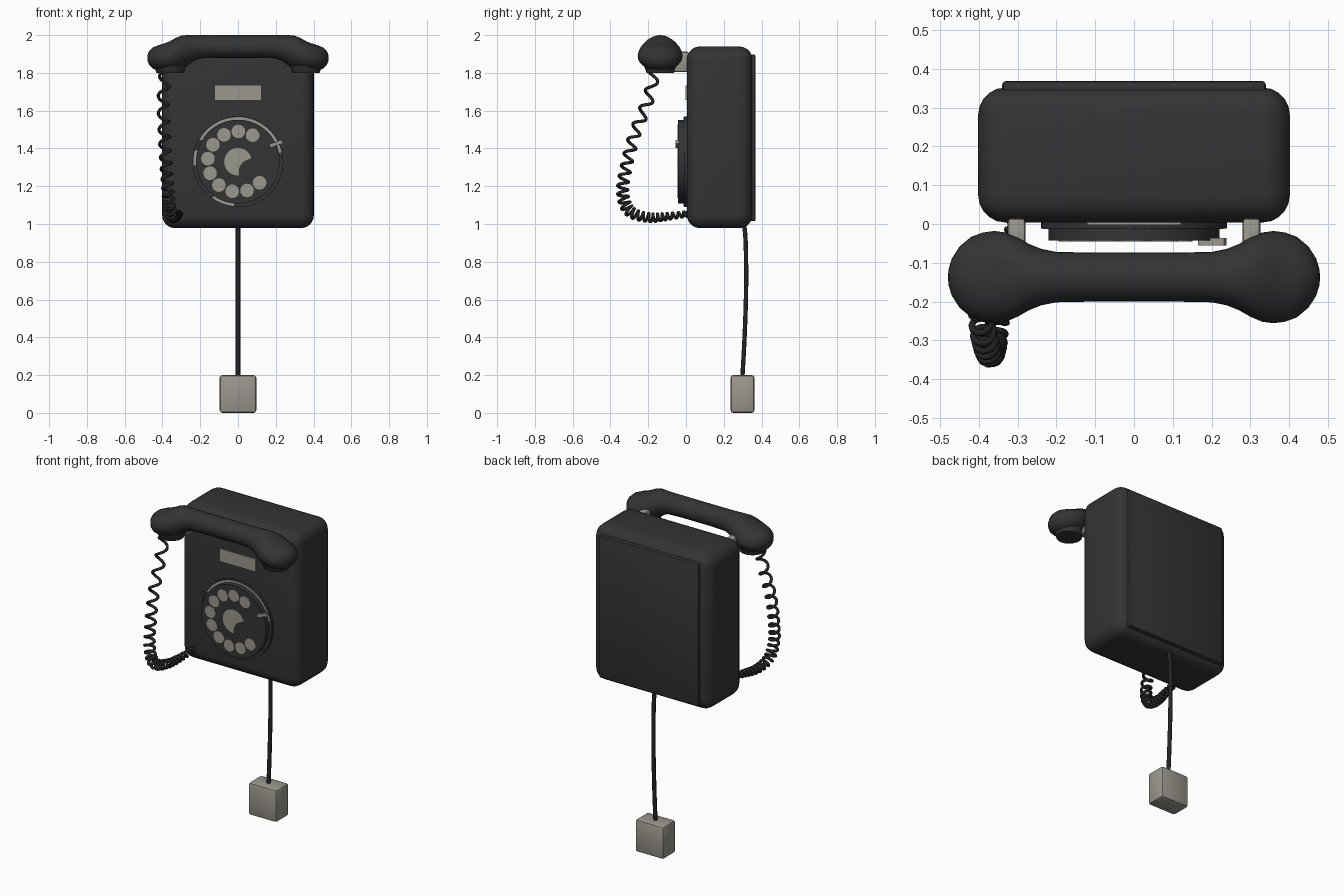
import bpy, bmesh, math
from mathutils import Vector

if "Cube" in bpy.data.objects:
    bpy.data.objects.remove(bpy.data.objects["Cube"])


def material(name, rgb):
    m = bpy.data.materials.new(name)
    m.diffuse_color = (*rgb, 1)
    m.use_nodes = True
    m.node_tree.nodes["Principled BSDF"].inputs["Base Color"].default_value = m.diffuse_color
    return m


BLACK = material("black_plastic", (0.034, 0.034, 0.034))
CORD = material("cord_black", (0.018, 0.018, 0.018))
CREAM = material("warm_grey", (0.33, 0.31, 0.27))


def finish(name, bm, mat, angle=40):
    bmesh.ops.recalc_face_normals(bm, faces=bm.faces)
    me = bpy.data.meshes.new(name)
    bm.to_mesh(me)
    bm.free()
    me.materials.append(mat)
    ob = bpy.data.objects.new(name, me)
    bpy.context.collection.objects.link(ob)
    bpy.ops.object.select_all(action='DESELECT')
    bpy.context.view_layer.objects.active = ob
    ob.select_set(True)
    bpy.ops.object.shade_smooth_by_angle(angle=math.radians(angle))
    return ob


def box(name, lo, hi, bevel, segs, mat):
    bm = bmesh.new()
    bmesh.ops.create_cube(bm, size=1)
    for v in bm.verts:
        v.co = [(a + b) / 2 + c * (b - a) for a, b, c in zip(lo, hi, v.co)]
    bmesh.ops.bevel(bm, geom=bm.edges[:], offset=bevel, segments=segs,
                    profile=0.5, affect='EDGES')
    return finish(name, bm, mat)


def plate(name, pts, y_front, y_back, mat):
    """Flat outline in the xz plane, extruded along y."""
    bm = bmesh.new()
    f = bm.faces.new([bm.verts.new((x, y_front, z)) for x, z in pts])
    ext = bmesh.ops.extrude_face_region(bm, geom=[f], use_keep_orig=True)
    for v in ext["geom"]:
        if isinstance(v, bmesh.types.BMVert):
            v.co.y = y_back
    return finish(name, bm, mat, 30)


def circle(cx, cz, r, n=48):
    return [(cx + r * math.cos(2 * math.pi * i / n), cz + r * math.sin(2 * math.pi * i / n))
            for i in range(n)]


def catmull(pts, t):
    n = len(pts) - 1
    i = min(int(t * n), n - 1)
    u = t * n - i
    a, b, c, d = (Vector(pts[max(0, min(n, i + k))]) for k in (-1, 0, 1, 2))
    return 0.5 * (2 * b + (c - a) * u + (2 * a - 5 * b + 4 * c - d) * u * u
                  + (3 * b - a - 3 * c + d) * u ** 3)


def tube(name, pts, radius, res, mat):
    cu = bpy.data.curves.new(name, 'CURVE')
    cu.dimensions = '3D'
    cu.bevel_depth = radius
    cu.bevel_resolution = res
    cu.use_fill_caps = True
    sp = cu.splines.new('POLY')
    sp.points.add(len(pts) - 1)
    for p, co in zip(sp.points, pts):
        p.co = (*co, 1)
    cu.materials.append(mat)
    ob = bpy.data.objects.new(name, cu)
    bpy.context.collection.objects.link(ob)
    bpy.ops.object.select_all(action='DESELECT')
    bpy.context.view_layer.objects.active = ob
    ob.select_set(True)
    bpy.ops.object.convert(target='MESH')
    bpy.ops.object.shade_smooth_by_angle(angle=math.radians(60))


# Housing, back plate, wall box
box("housing", (-0.402, 0.004, 0.978), (0.402, 0.352, 1.94), 0.07, 5, BLACK)
box("back_plate", (-0.34, 0.335, 1.015), (0.34, 0.369, 1.897), 0.01, 2, BLACK)
box("wall_box", (-0.097, 0.236, 0.0), (0.097, 0.362, 0.2), 0.014, 2, CREAM)

# Label window
plate("label", [(-0.121, 1.656), (0.121, 1.656), (0.121, 1.732), (-0.121, 1.732)],
      -0.002, 0.006, CREAM)

# Dial: base, finger wheel, light ring arcs, finger spots
DZ = 1.33
plate("dial_base", circle(0, DZ, 0.24, 64), -0.011, 0.01, BLACK)
plate("finger_wheel", circle(0, DZ, 0.221, 64), -0.043, -0.005, BLACK)
for k, (a0, a1) in enumerate([(12, 150), (165, 185), (235, 265)]):
    arc = [math.radians(a0 + (a1 - a0) * i / 24) for i in range(25)]
    plate(f"dial_ring_{k}",
          [(0.236 * math.cos(a), DZ + 0.236 * math.sin(a)) for a in arc]
          + [(0.222 * math.cos(a), DZ + 0.222 * math.sin(a)) for a in reversed(arc)],
          -0.013, -0.008, CREAM)
for i in range(10):
    a = math.radians(61 + 28.3 * i)
    plate(f"finger_spot_{i}", circle(0.16 * math.cos(a), DZ + 0.16 * math.sin(a), 0.036, 24),
          -0.0445, -0.04, CREAM)

# Dial centre: disc with a round bite at lower right
bite, br, hub = Vector((0.07, -0.053)), 0.066, []
for i in range(96):
    a = 2 * math.pi * i / 96
    d = Vector((math.cos(a), math.sin(a)))
    along = bite.dot(d)
    disc = along ** 2 - bite.length_squared + br ** 2
    r = 0.073
    if disc > 0 and along > 0:
        r = min(r, along - math.sqrt(disc))
    hub.append((r * d.x, DZ + r * d.y))
plate("dial_centre", hub, -0.0445, -0.04, CREAM)

# Finger stop
plate("finger_stop", [(0.17, 1.403), (0.238, 1.427), (0.232, 1.446), (0.165, 1.422)],
      -0.055, -0.036, CREAM)

# Handset: elliptical rings along x: (x, half depth, bottom z, top z)
half = [(0.48, 0.003, 1.878, 1.884), (0.478, 0.022, 1.862, 1.898), (0.47, 0.048, 1.842, 1.916),
        (0.45, 0.079, 1.822, 1.935), (0.42, 0.104, 1.812, 1.947), (0.39, 0.115, 1.81, 1.956),
        (0.36, 0.119, 1.81, 1.968), (0.33, 0.115, 1.811, 1.985), (0.30, 0.102, 1.818, 1.997),
        (0.27, 0.085, 1.836, 2.0), (0.24, 0.073, 1.86, 2.0), (0.2, 0.065, 1.877, 2.0),
        (0.1, 0.063, 1.88, 2.0)]
stations = [(-x, h, b, t) for x, h, b, t in half] + half[::-1]
bm = bmesh.new()
N = 28
rings = []
for x, h, b, t in stations:
    rings.append([bm.verts.new((x, -0.137 + h * math.cos(2 * math.pi * i / N),
                                (b + t) / 2 + (t - b) / 2 * math.sin(2 * math.pi * i / N)))
                  for i in range(N)])
for r0, r1 in zip(rings, rings[1:]):
    for i in range(N):
        bm.faces.new((r0[i], r0[(i + 1) % N], r1[(i + 1) % N], r1[i]))
bm.faces.new(rings[0])
bm.faces.new(rings[-1])
finish("handset", bm, BLACK, 60)

for s, side in ((-1, "left"), (1, "right")):
    # Ear / mouth cap below each end
    bm = bmesh.new()
    bmesh.ops.create_cone(bm, cap_ends=True, segments=32, radius1=0.072, radius2=0.09, depth=0.05)
    bmesh.ops.translate(bm, verts=bm.verts, vec=(s * 0.36, -0.137, 1.825))
    finish(side + "_handset_cap", bm, BLACK)
    # Cradle arm
    box(side + "_cradle", (s * 0.303 - 0.023, -0.1, 1.805), (s * 0.303 + 0.023, 0.015, 1.912),
        0.01, 2, CREAM)

# Coiled handset cord
path = [(-0.385, -0.165, 1.82), (-0.395, -0.2, 1.66), (-0.39, -0.27, 1.48), (-0.38, -0.315, 1.31),
        (-0.37, -0.335, 1.17), (-0.36, -0.3, 1.07), (-0.345, -0.2, 1.035), (-0.325, -0.1, 1.04),
        (-0.31, 0.015, 1.055)]
coil, TURNS, STEPS = [], 24, 24 * 14
for k in range(STEPS + 1):
    t = k / STEPS
    u = -0.5 + math.sqrt(0.25 + 2 * t) if t < 1 else 1.0   # even samples per turn
    u = min(u, 1.0)
    p = catmull(path, u)
    tan = (catmull(path, min(1, u + 0.01)) - catmull(path, max(0, u - 0.01))).normalized()
    n = (Vector((1, 0, 0)) - tan * tan.x).normalized()
    b = tan.cross(n)
    r = 0.028 if u < 0.6 else 0.028 - 0.016 * (u - 0.6) / 0.4
    a = 2 * math.pi * TURNS * t
    coil.append(p + r * (n * math.cos(a) + b * math.sin(a)))
tube("handset_cord", coil, 0.0085, 2, CORD)

# Straight line cord down to the wall box
line = [(0, 0.305, 1.02), (0, 0.316, 0.9), (0, 0.318, 0.65), (0, 0.31, 0.4), (0, 0.298, 0.18)]
tube("line_cord", [catmull(line, i / 24) for i in range(25)], 0.012, 3, CORD)
